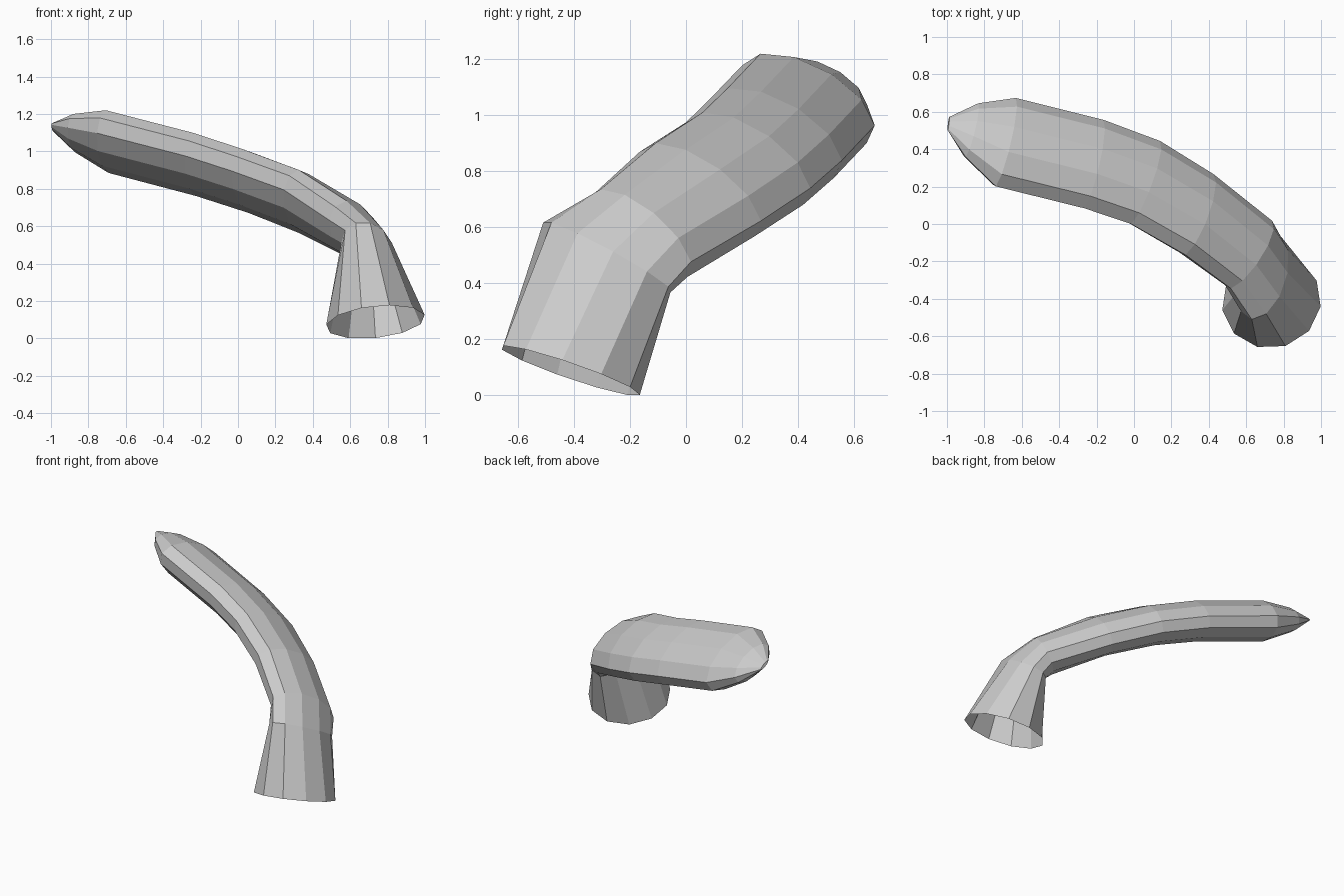
import bpy, bmesh, math
from mathutils import Vector

if "Cube" in bpy.data.objects:
    bpy.data.objects.remove(bpy.data.objects["Cube"])

SIDES = 11
STEP = 2 * math.pi / SIDES

# Stations along the bent tube: centre, half of the wide axis, narrow radius, twist in steps
STATIONS = [
    ((0.735, -0.415, 0.088), (0.00, 0.250, -0.086), 0.267, 0.0),   # open foot
    ((0.690, -0.280, 0.495), (0.06, 0.230, -0.122), 0.130, 0.5),   # elbow
    ((0.618, -0.163, 0.575), (0.10, 0.182, -0.130), 0.130, 0.5),
    ((0.340, 0.050, 0.730), (0.065, 0.215, -0.140), 0.130, 0.5),
    ((0.055, 0.220, 0.840), (0.070, 0.220, -0.135), 0.130, 0.5),
    ((-0.220, 0.318, 0.930), (0.045, 0.234, -0.127), 0.132, 0.5),
    ((-0.690, 0.435, 1.053), (0.048, 0.234, -0.126), 0.132, 0.5),
    ((-0.870, 0.500, 1.098), (0.030, 0.142, -0.078), 0.080, 0.5),
    ((-0.992, 0.537, 1.130), (0.004, 0.036, -0.020), 0.010, 0.5),  # tip
]

bm = bmesh.new()
centres = [Vector(s[0]) for s in STATIONS]
rings = []
for i, (c, wide, narrow, twist) in enumerate(STATIONS):
    wide = Vector(wide)
    along = centres[min(i + 1, len(centres) - 1)] - centres[max(i - 1, 0)]
    side = along.cross(wide).normalized() * narrow
    ring = []
    for k in range(SIDES):
        a = (k + twist) * STEP
        ring.append(bm.verts.new(centres[i] + wide * math.cos(a) + side * math.sin(a)))
    rings.append(ring)

# Skin between neighbouring rings, closed at the tip only
for lo, hi in zip(rings, rings[1:]):
    for k in range(SIDES):
        n = (k + 1) % SIDES
        bm.faces.new((lo[k], lo[n], hi[n], hi[k]))
bm.faces.new(rings[-1])
bmesh.ops.recalc_face_normals(bm, faces=bm.faces)

mesh = bpy.data.meshes.new("curved_horn")
bm.to_mesh(mesh)
bm.free()
bpy.context.collection.objects.link(bpy.data.objects.new("curved_horn", mesh))
